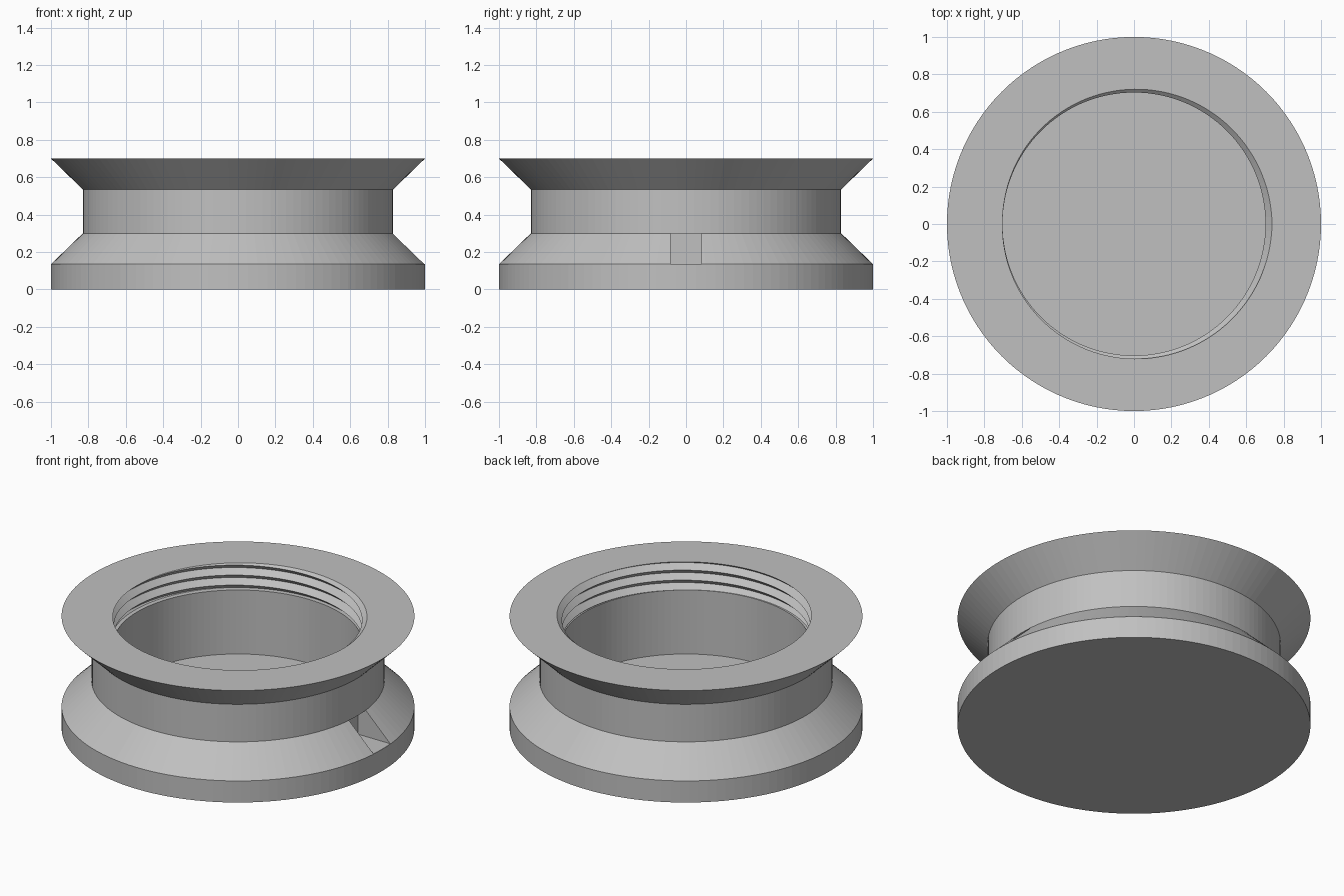
import bpy, bmesh
from math import sin, cos, tau

if "Cube" in bpy.data.objects:
    bpy.data.objects.remove(bpy.data.objects["Cube"], do_unlink=True)

SEGMENTS = 120
HEIGHT, FLOOR, NECK_LOW, NECK_HIGH = 0.70, 0.135, 0.30, 0.535
RIM, NECK, BORE = 1.0, 0.83, 0.703
PITCH, DEPTH = 0.0625, 0.035

grey = bpy.data.materials.new("light grey")
grey.use_nodes = True
colour = (0.53, 0.53, 0.53, 1)
grey.diffuse_color = colour
grey.node_tree.nodes["Principled BSDF"].inputs["Base Color"].default_value = colour


def thread_profile(turn):
    """Helical V groove at one angle, cut off at the top and bottom of the thread."""
    points = []
    for k in range(10):
        z = HEIGHT + PITCH * (turn - k / 2)
        z = min(max(z, NECK_HIGH), HEIGHT)
        phase = ((z - HEIGHT) / PITCH - turn) % 1
        points.append((BORE + DEPTH * abs(1 - 2 * phase), z))
    return points


def column(turn):
    """Full cross-section, from the underside round to the inner floor."""
    outside = [(0, 0), (RIM, 0), (RIM, FLOOR), (NECK, NECK_LOW),
               (NECK, NECK_HIGH), (RIM, HEIGHT)]
    inside = [(BORE, NECK_HIGH), (BORE, FLOOR), (0, FLOOR)]
    return outside + thread_profile(turn) + inside


# Flanged cup with a threaded mouth
bm = bmesh.new()
columns = []
for i in range(SEGMENTS + 1):
    turn = i / SEGMENTS
    a = tau * turn
    columns.append([bm.verts.new((r * cos(a), r * sin(a), z)) for r, z in column(turn)])
for left, right in zip(columns, columns[1:]):
    for j in range(len(left) - 1):
        bm.faces.new((left[j], right[j], right[j + 1], left[j + 1]))
bmesh.ops.remove_doubles(bm, verts=bm.verts, dist=0.00005)
bmesh.ops.recalc_face_normals(bm, faces=bm.faces)
mesh = bpy.data.meshes.new("flanged_cup")
bm.to_mesh(mesh)
bm.free()
mesh.materials.append(grey)
cup = bpy.data.objects.new("flanged_cup", mesh)
bpy.context.collection.objects.link(cup)

# Locating notch in the lower flange, on the +x side
x0, x1, z0, z1 = 0.772, 1.1, FLOOR + 0.001, NECK_LOW
bpy.ops.mesh.primitive_cube_add(size=1, location=((x0 + x1) / 2, 0, (z0 + z1) / 2))
cutter = bpy.context.object
cutter.name = "notch_cutter"
cutter.scale = (x1 - x0, 0.166, z1 - z0)
cutter.hide_render = True
cutter.data.materials.append(grey)

notch = cup.modifiers.new("notch", 'BOOLEAN')
notch.operation = 'DIFFERENCE'
notch.solver = 'EXACT'
notch.object = cutter
bpy.context.view_layer.update()
bpy.ops.object.select_all(action='DESELECT')
cup.select_set(True)
bpy.context.view_layer.objects.active = cup
bpy.ops.object.modifier_apply(modifier=notch.name)
bpy.data.objects.remove(cutter, do_unlink=True)
